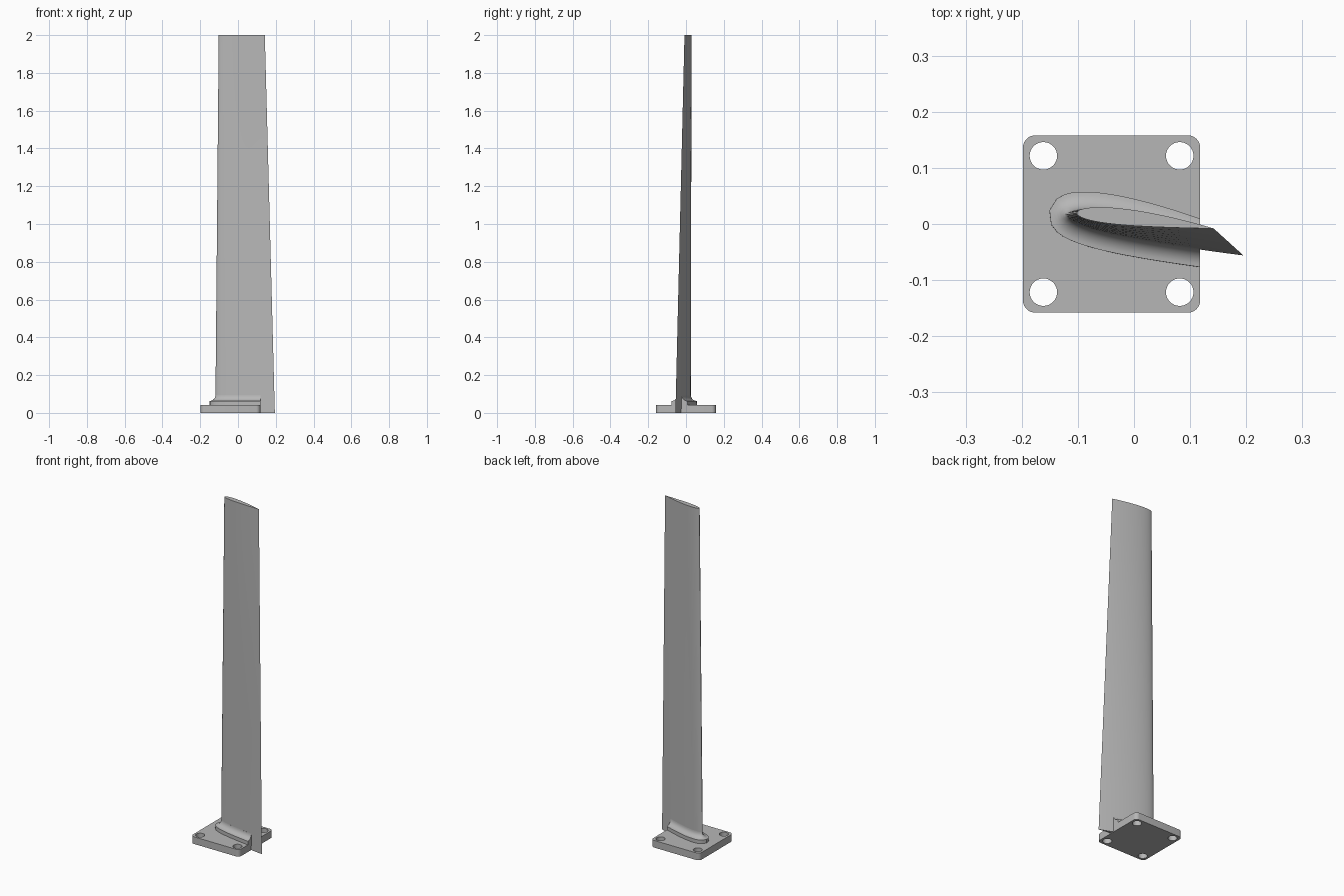
import bpy
import bmesh
from math import sin, cos, pi, sqrt, radians
from mathutils import Vector

if "Cube" in bpy.data.objects:
    bpy.data.objects.remove(bpy.data.objects["Cube"], do_unlink=True)

HEIGHT = 2.0
PLATE_TOP = 0.042
PLATE_LEFT, PLATE_RIGHT, PLATE_HALF = -0.198, 0.118, 0.158

grey = bpy.data.materials.new("light_grey")
grey.use_nodes = True
colour = (0.47, 0.47, 0.47, 1)
grey.diffuse_color = colour
grey.node_tree.nodes["Principled BSDF"].inputs["Base Color"].default_value = colour


def add_object(name, mesh, angle):
    obj = bpy.data.objects.new(name, mesh)
    bpy.context.collection.objects.link(obj)
    mesh.materials.clear()
    mesh.materials.append(grey)
    bpy.ops.object.select_all(action="DESELECT")
    obj.select_set(True)
    bpy.context.view_layer.objects.active = obj
    bpy.ops.object.shade_smooth_by_angle(angle=radians(angle))
    return obj


def airfoil(z, steps=24):
    """Closed section at height z: trailing edge, upper side, nose, lower side."""
    f = z / HEIGHT
    nose = Vector((-0.12, 0.017)).lerp(Vector((-0.102, 0.02)), f)
    tail = Vector((0.195, -0.056)).lerp(Vector((0.142, -0.008)), f)
    chord = tail - nose
    normal = Vector((-chord.y, chord.x))

    def point(t, side):
        thick = 0.59 * (0.2969 * sqrt(t) - 0.126 * t - 0.3516 * t**2
                        + 0.2843 * t**3 - 0.1036 * t**4)
        return nose + chord * t + normal * (0.04 * t * (1 - t) + side * thick)

    ts = [(1 - cos(pi * i / steps)) / 2 for i in range(steps + 1)]
    return [point(t, 1) for t in reversed(ts)] + [point(t, -1) for t in ts[1:-1]]


def grow(points, distance):
    """Push a counter-clockwise outline outwards."""
    out = []
    for i, p in enumerate(points):
        d = points[(i + 1) % len(points)] - points[i - 1]
        out.append(p + Vector((d.y, -d.x)).normalized() * distance)
    return out


def loft(bm, sections):
    rings = [[bm.verts.new((p.x, p.y, z)) for p in pts] for z, pts in sections]
    for a, b in zip(rings, rings[1:]):
        for i in range(len(a)):
            j = (i + 1) % len(a)
            bm.faces.new((a[i], a[j], b[j], b[i]))
    bm.faces.new(rings[0][::-1])
    bm.faces.new(rings[-1])


def finish(bm, name, angle=35):
    bmesh.ops.recalc_face_normals(bm, faces=bm.faces)
    mesh = bpy.data.meshes.new(name)
    bm.to_mesh(mesh)
    bm.free()
    return add_object(name, mesh, angle)


# Tapered, slightly twisted blade
bm = bmesh.new()
loft(bm, [(HEIGHT * i / 8, airfoil(HEIGHT * i / 8)) for i in range(9)])
finish(bm, "blade")

# Root collar: short wall, then a concave fillet into the blade
WALL_TOP, FILLET = 0.063, 0.032
profile = [(PLATE_TOP - 0.005, FILLET), (WALL_TOP, FILLET)]
for i in range(1, 9):
    a = pi / 2 * i / 8
    profile.append((WALL_TOP + FILLET * (1 - cos(a)), FILLET * (1 - sin(a))))
bm = bmesh.new()
loft(bm, [(z, grow(airfoil(z), d)) for z, d in profile])
bmesh.ops.bisect_plane(bm, geom=bm.verts[:] + bm.edges[:] + bm.faces[:],
                       plane_co=(PLATE_RIGHT, 0, 0), plane_no=(1, 0, 0),
                       clear_outer=True)
bmesh.ops.holes_fill(bm, edges=[e for e in bm.edges if e.is_boundary])
finish(bm, "root_collar")

# Mounting plate: rounded rectangle with four bolt holes
curve = bpy.data.curves.new("plate_outline", "CURVE")
curve.dimensions = "2D"
curve.fill_mode = "BOTH"
curve.extrude = PLATE_TOP / 2


def add_outline(points):
    spline = curve.splines.new("POLY")
    spline.points.add(len(points) - 1)
    for sp, (x, y) in zip(spline.points, points):
        sp.co = (x, y, 0, 1)
    spline.use_cyclic_u = True


def arc(cx, cy, r, start, sweep, n):
    return [(cx + r * cos(start + sweep * i / n), cy + r * sin(start + sweep * i / n))
            for i in range(n + 1)]


R = 0.022
mid = (PLATE_LEFT + PLATE_RIGHT) / 2
half = (PLATE_RIGHT - PLATE_LEFT) / 2
corners = [(1, 1), (-1, 1), (-1, -1), (1, -1)]
outline = []
for k, (sx, sy) in enumerate(corners):
    outline += arc(mid + sx * (half - R), sy * (PLATE_HALF - R), R, k * pi / 2, pi / 2, 8)
add_outline(outline)
for sx, sy in corners:
    add_outline(arc(mid + sx * 0.1215, sy * 0.1215, 0.0245, 0, 2 * pi, 32)[:-1])

helper = bpy.data.objects.new("plate_outline", curve)
bpy.context.collection.objects.link(helper)
depsgraph = bpy.context.evaluated_depsgraph_get()
plate_mesh = bpy.data.meshes.new_from_object(helper.evaluated_get(depsgraph))
bpy.data.objects.remove(helper, do_unlink=True)
bm = bmesh.new()
bm.from_mesh(plate_mesh)
bmesh.ops.remove_doubles(bm, verts=bm.verts, dist=0.0001)
bmesh.ops.translate(bm, verts=bm.verts, vec=(0, 0, PLATE_TOP / 2))
finish(bm, "mounting_plate")
